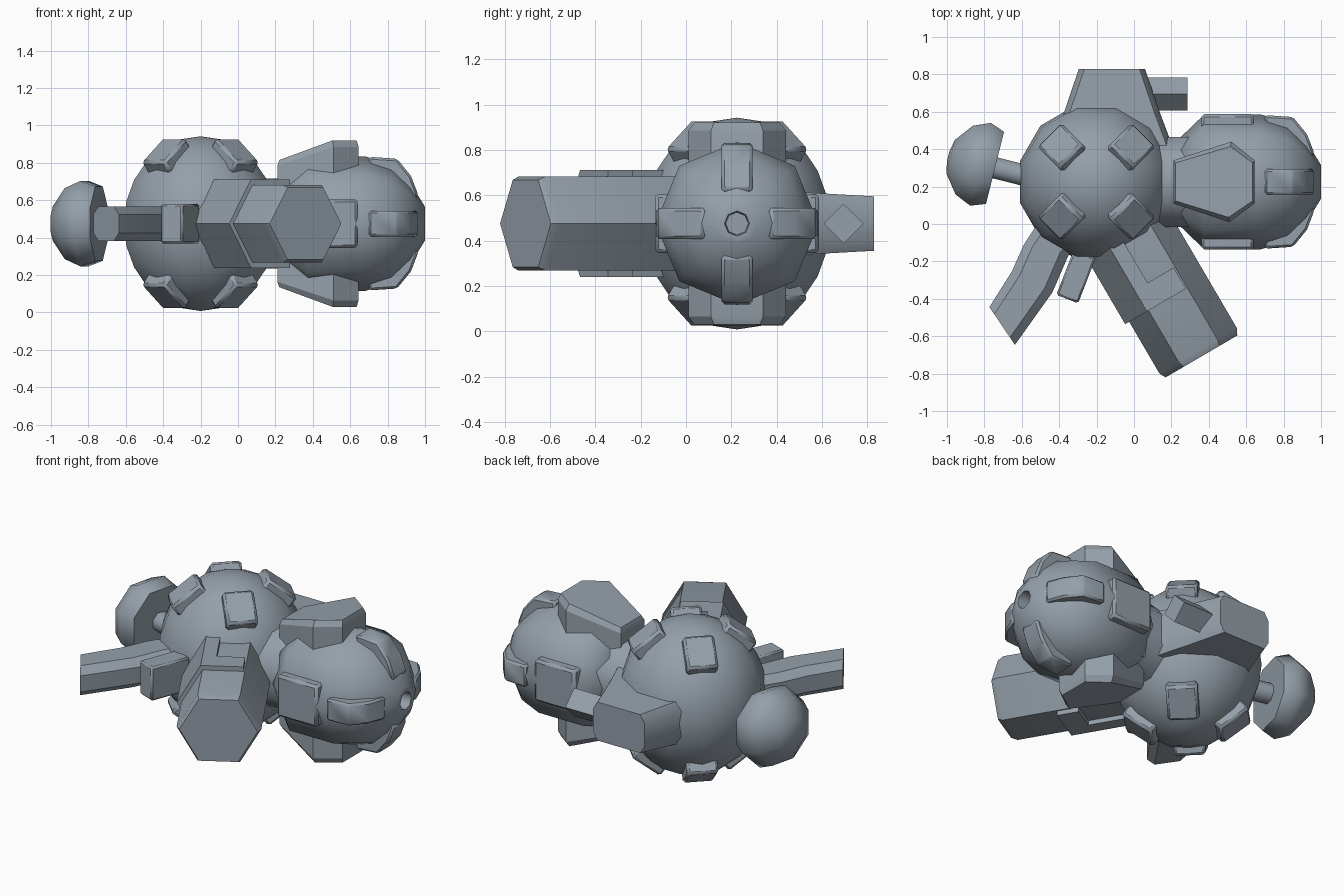
import bpy
import bmesh
from math import sin, cos, pi, radians
from mathutils import Vector, Matrix

if "Cube" in bpy.data.objects:
    bpy.data.objects.remove(bpy.data.objects["Cube"])

hull = bpy.data.materials.new("grey_blue_hull")
hull.use_nodes = True
COLOUR = (0.30, 0.35, 0.40, 1)
hull.diffuse_color = COLOUR
hull.node_tree.nodes["Principled BSDF"].inputs["Base Color"].default_value = COLOUR

MID = 0.475     # height of the symmetry plane
CY = 0.225      # depth of the core and main module
CORE = Vector((-0.2, CY, MID))


def frame(origin, axis):
    """Local z runs along a level axis, local y is up, local x is sideways."""
    turn = Vector(axis).to_track_quat('Z', 'Y').to_matrix().to_4x4()
    return Matrix.Translation(origin) @ turn


def finish(name, bm, matrix=Matrix(), angle=35, bevel=0):
    bmesh.ops.transform(bm, matrix=matrix, verts=bm.verts)
    bmesh.ops.recalc_face_normals(bm, faces=bm.faces)
    mesh = bpy.data.meshes.new(name)
    bm.to_mesh(mesh)
    bm.free()
    mesh.materials.append(hull)
    ob = bpy.data.objects.new(name, mesh)
    bpy.context.collection.objects.link(ob)
    if bevel:
        mod = ob.modifiers.new("Bevel", 'BEVEL')
        mod.width = bevel
        mod.segments = 1
    bpy.ops.object.select_all(action='DESELECT')
    ob.select_set(True)
    bpy.context.view_layer.objects.active = ob
    bpy.ops.object.shade_smooth_by_angle(angle=radians(angle))
    return ob


def loft(name, rings, matrix=Matrix(), angle=35, bevel=0):
    """Skin equal rings of points and cap both ends."""
    bm = bmesh.new()
    loops = [[bm.verts.new(p) for p in ring] for ring in rings]
    for a, b in zip(loops, loops[1:]):
        for i in range(len(a)):
            j = (i + 1) % len(a)
            bm.faces.new((a[i], a[j], b[j], b[i]))
    bm.faces.new(loops[0])
    bm.faces.new(loops[-1])
    return finish(name, bm, matrix, angle, bevel)


def ngon(n, radius, height, phase=0.0):
    return [(radius * cos(2 * pi * (i + phase) / n),
             radius * sin(2 * pi * (i + phase) / n), height) for i in range(n)]


def turned(name, profile, n, matrix, phase=0.0, angle=50, bevel=0):
    return loft(name, [ngon(n, r, h, phase) for h, r in profile], matrix, angle, bevel)


def prism(name, outline, low, high, matrix=Matrix(), angle=35, bevel=0):
    return loft(name, [[(x, y, h) for x, y in outline] for h in (low, high)],
                matrix, angle, bevel)


def box(name, size, matrix, bevel=0):
    bm = bmesh.new()
    bmesh.ops.create_cube(bm, size=1)
    bmesh.ops.scale(bm, vec=size, verts=bm.verts)
    return finish(name, bm, matrix, 35, bevel)


# Rounded core
bm = bmesh.new()
bmesh.ops.create_uvsphere(bm, u_segments=12, v_segments=12, radius=1)
finish("core", bm, Matrix.Translation(CORE) @ Matrix.Diagonal((0.425, 0.425, 0.467, 1))
       @ Matrix.Rotation(pi / 12, 4, 'Z'), 60)

# Four tilted pads above and four below the core
for up in (1, -1):
    for k in range(4):
        place = (Matrix.Translation(CORE) @ Matrix.Diagonal((1, 1, up, 1))
                 @ Matrix.Rotation(pi / 4 + k * pi / 2, 4, 'Z')
                 @ Matrix.Translation((0.25, 0, 0.355)) @ Matrix.Rotation(radians(38), 4, 'Y'))
        side = "upper" if up > 0 else "lower"
        box(f"{side}_pad_{k + 1}", (0.21, 0.18, 0.1), place, 0.015)

# Main module with an open nozzle at its nose
along_x = frame((0, CY, MID), (1, 0, 0))
turned("module_neck", [(0.0, 0.26), (0.3, 0.26)], 8, along_x, 0.5)
turned("main_module", [(0.25, 0.24), (0.375, 0.36), (0.68, 0.36), (0.82, 0.315),
                       (0.92, 0.22), (1.0, 0.09), (1.0, 0.055), (0.93, 0.05)],
       8, along_x)

# Ridges around the nose
ridge = [(0.7, 0.2), (0.7, 0.357), (0.85, 0.347), (0.925, 0.255), (0.965, 0.15), (0.9, 0.1)]
for k in range(4):
    spin = Matrix.Translation((0, CY, MID)) @ Matrix.Rotation(k * pi / 2, 4, 'X')
    stand = Matrix.Rotation(pi / 2, 4, 'X')
    prism(f"nose_ridge_{k + 1}", ridge, -0.068, 0.068, spin @ stand, 50, 0.012)

# Armour plates over and under the module
plate = [(0.21, 0.115), (0.21, -0.115), (0.51, -0.215),
         (0.645, -0.115), (0.645, 0.115), (0.52, 0.215)]
for up, name in ((1, "top_plate"), (-1, "bottom_plate")):
    crown = [(0.43 + (x - 0.43) * 0.95, y * 0.88,
              min(0.445, 0.34 + (x - 0.21) * 0.36)) for x, y in plate]
    shoulder = [(x, y, min(0.41, 0.31 + (x - 0.21) * 0.34)) for x, y in plate]
    foot = [(x, y, 0.2) for x, y in plate]
    loft(name, [foot, shoulder, crown],
         Matrix.Translation((0, CY, MID)) @ Matrix.Diagonal((1, 1, up, 1)), 25)

# Flat plates on both flanks of the module
for s, name in ((-1, "front_flank_plate"), (1, "back_flank_plate")):
    box(name, (0.28, 0.1, 0.26), Matrix.Translation((0.5, CY + s * 0.312, MID)), 0.015)

# Large hexagonal pod and its wraparound collar
pod = frame((0.04, -0.16, MID), (0.505, -0.863, 0))
turned("hex_pod", [(-0.12, 0.24), (0.6, 0.24), (0.635, 0.222)], 6, pod, 0, 50)
collar = [(-0.265, 0), (-0.13, 0.236), (-0.05, 0.236), (-0.05, -0.236), (-0.13, -0.236)]
prism("pod_collar", collar, -0.12, 0.28, pod)
box("pod_collar_tab", (0.17, 0.472, 0.13), pod @ Matrix.Translation((0.027, 0, 0.215)))

# Bent front arm
path = [(-0.36, 0.02), (-0.47, -0.14), (-0.545, -0.31), (-0.705, -0.545)]
heads = [(-0.4, -0.9), (-0.25, -0.95), (-0.45, -0.88), (-0.83, -0.56)]
section = [(0.122, 0.05), (0.075, 0.092), (-0.075, 0.092), (-0.122, 0.05),
           (-0.122, -0.05), (-0.075, -0.092), (0.075, -0.092), (0.122, -0.05)]
arm_rings = []
for (px, py), (hx, hy) in zip(path, heads):
    place = frame((px, py, MID), (hx, hy, 0))
    arm_rings.append([place @ Vector((x, y, 0)) for x, y in section])
loft("bent_arm", arm_rings, angle=40)

# Short block beside the arm
box("arm_block", (0.125, 0.21, 0.26), frame((-0.31, -0.28, MID), (-0.36, -0.93, 0)), 0.01)

# Dish and its stem
dish = frame((-0.743, 0.30, MID), (-0.97, 0.243, 0))
turned("dish", [(0.0, 0.215), (0.08, 0.247), (0.17, 0.205), (0.245, 0.1), (0.258, 0.03)],
       8, dish, 0.5, 50)
turned("dish_stem", [(-0.3, 0.062), (0.05, 0.062)], 8, dish, 0.5)


# Tapered block at the back
def block_ring(half, height, y):
    x0 = -0.118
    return [(x0 + sx * (half - inset), y, MID + sz * height)
            for sx, sz, inset in ((-1, 0.6, 0), (-1, 1, 0.03), (1, 1, 0.03),
                                  (1, 0.6, 0), (1, -0.6, 0), (1, -1, 0.03),
                                  (-1, -1, 0.03), (-1, -0.6, 0))]


loft("rear_block", [block_ring(0.33, 0.145, 0.4), block_ring(0.255, 0.133, 0.6),
                    block_ring(0.177, 0.12, 0.83)])

# Four-sided pipe on the rear block
turned("rear_pipe", [(0.0, 0.088), (0.285, 0.088)], 4,
       frame((0, 0.695, MID), (1, 0, 0)), 0, 30)
